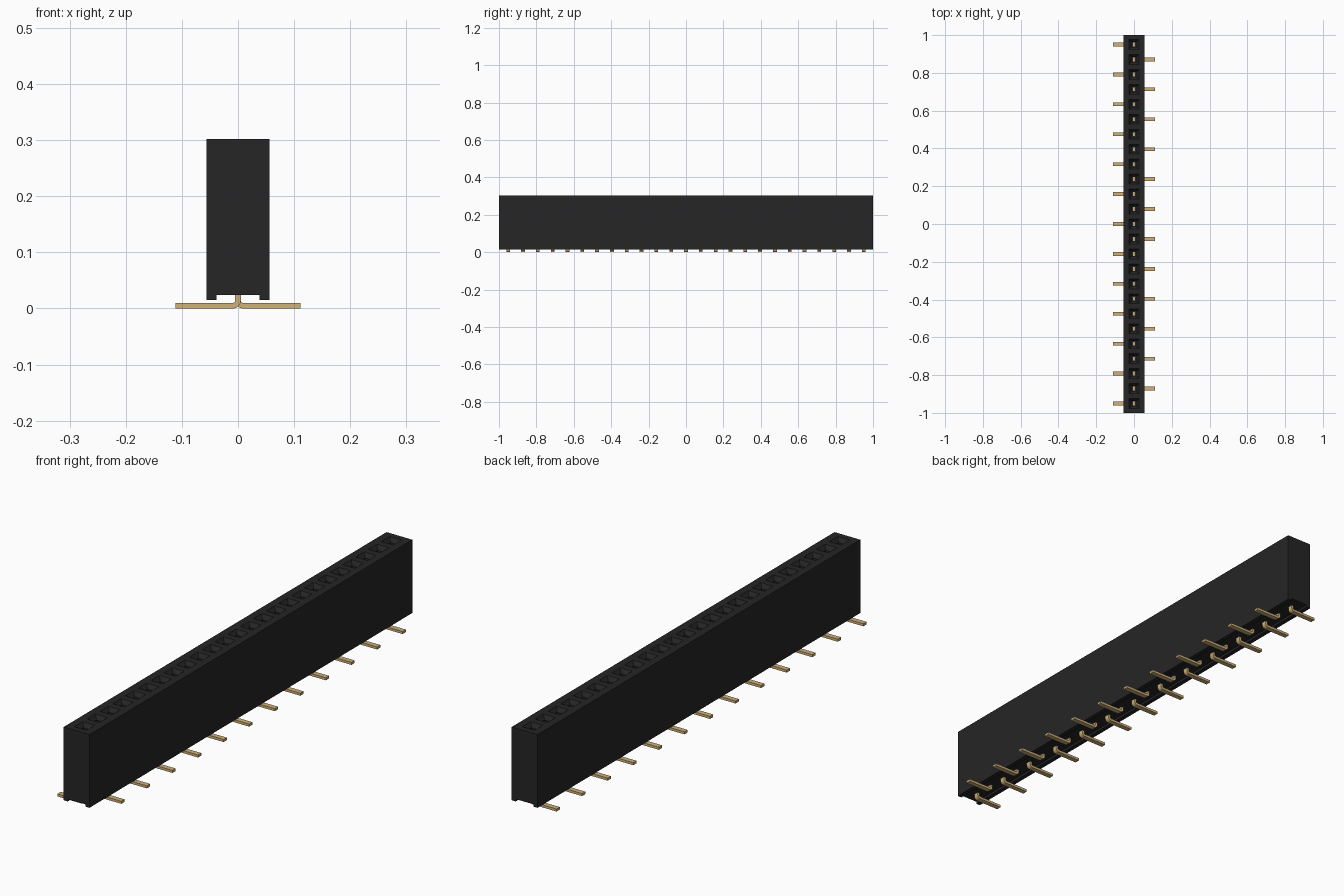
import bpy, bmesh, math

cube = bpy.data.objects.get("Cube")
if cube:
    bpy.data.objects.remove(cube, do_unlink=True)

COUNT, PITCH = 25, 0.0792
PIN_Y = [(i - (COUNT - 1) / 2) * PITCH for i in range(COUNT)]
HALF_W, TOP, BOTTOM, CHANNEL = 0.056, 0.302, 0.015, 0.024
FLOOR = 0.12


def material(name, rgb, rough):
    m = bpy.data.materials.new(name)
    m.use_nodes = True
    m.diffuse_color = (*rgb, 1)
    bsdf = m.node_tree.nodes["Principled BSDF"]
    bsdf.inputs["Base Color"].default_value = (*rgb, 1)
    bsdf.inputs["Roughness"].default_value = rough
    return m


BLACK = material("black plastic", (0.0195, 0.0188, 0.0188), 0.6)
GOLD = material("gold metal", (0.62, 0.44, 0.19), 0.4)


def finish(bm, name, mat):
    bmesh.ops.recalc_face_normals(bm, faces=bm.faces)
    mesh = bpy.data.meshes.new(name)
    bm.to_mesh(mesh)
    bm.free()
    mesh.materials.append(mat)
    obj = bpy.data.objects.new(name, mesh)
    bpy.context.collection.objects.link(obj)
    return obj


def sweep_y(bm, profile, stations):
    """Extrude an (x, z) outline through a row of y positions."""
    rings = [[bm.verts.new((x, y, z)) for x, z in profile] for y in stations]
    n = len(profile)
    for a, b in zip(rings, rings[1:]):
        for k in range(n):
            bm.faces.new((a[k], a[(k + 1) % n], b[(k + 1) % n], b[k]))
    bm.faces.new(rings[0])
    bm.faces.new(rings[-1][::-1])


# Housing: channelled block with one top cell per contact
bm = bmesh.new()
outline = [(-HALF_W, BOTTOM), (-0.038, BOTTOM), (-0.038, CHANNEL), (0.038, CHANNEL),
           (0.038, BOTTOM), (HALF_W, BOTTOM), (HALF_W, TOP), (-HALF_W, TOP)]
walls = [-1.0] + [(a + b) / 2 for a, b in zip(PIN_Y, PIN_Y[1:])] + [1.0]
sweep_y(bm, outline, walls)
bmesh.ops.recalc_face_normals(bm, faces=bm.faces)


def square_up(face, half, z):
    """Place a cell face as a square around its contact."""
    c = face.calc_center_median()
    cy = min(PIN_Y, key=lambda y: abs(y - c.y))
    for v in face.verts:
        v.co = (math.copysign(half, v.co.x), cy + math.copysign(half, v.co.y - c.y), z)


# Sockets: tapered mouth, then a straight well
cells = [f for f in bm.faces if f.normal.z > 0.9 and f.calc_center_median().z > TOP - 0.001]
bmesh.ops.inset_individual(bm, faces=cells, thickness=0.01)
for f in cells:
    square_up(f, 0.026, TOP)
for half, z in ((0.014, TOP - 0.016), (0.014, FLOOR)):
    cells = bmesh.ops.extrude_discrete_faces(bm, faces=cells)["faces"]
    for f in cells:
        square_up(f, half, z)
finish(bm, "housing", BLACK)


# Contacts: upright blade bent into a flat foot, alternating sides
def arc(cx, cz, r, start, end, steps=6):
    return [(cx + r * math.cos(math.radians(start + (end - start) * t / steps)),
             cz + r * math.sin(math.radians(start + (end - start) * t / steps)))
            for t in range(steps + 1)]


T = 0.005                       # half thickness of the strip
BEND = 0.004                    # inner bend radius
cx, cz = T + BEND, 2 * T + BEND
lead = ([(0.111, 0.0), (0.111, 2 * T)] + arc(cx, cz, BEND, 270, 180)
        + [(T, FLOOR + 0.005), (-T, FLOOR + 0.005)]
        + arc(cx, cz, BEND + 2 * T, 180, 270))
for i, y in enumerate(PIN_Y):
    side = -1 if i % 2 == 0 else 1
    bm = bmesh.new()
    sweep_y(bm, [(side * x, z) for x, z in lead], (y - 0.01, y + 0.01))
    finish(bm, f"contact_{i + 1:02d}", GOLD)
